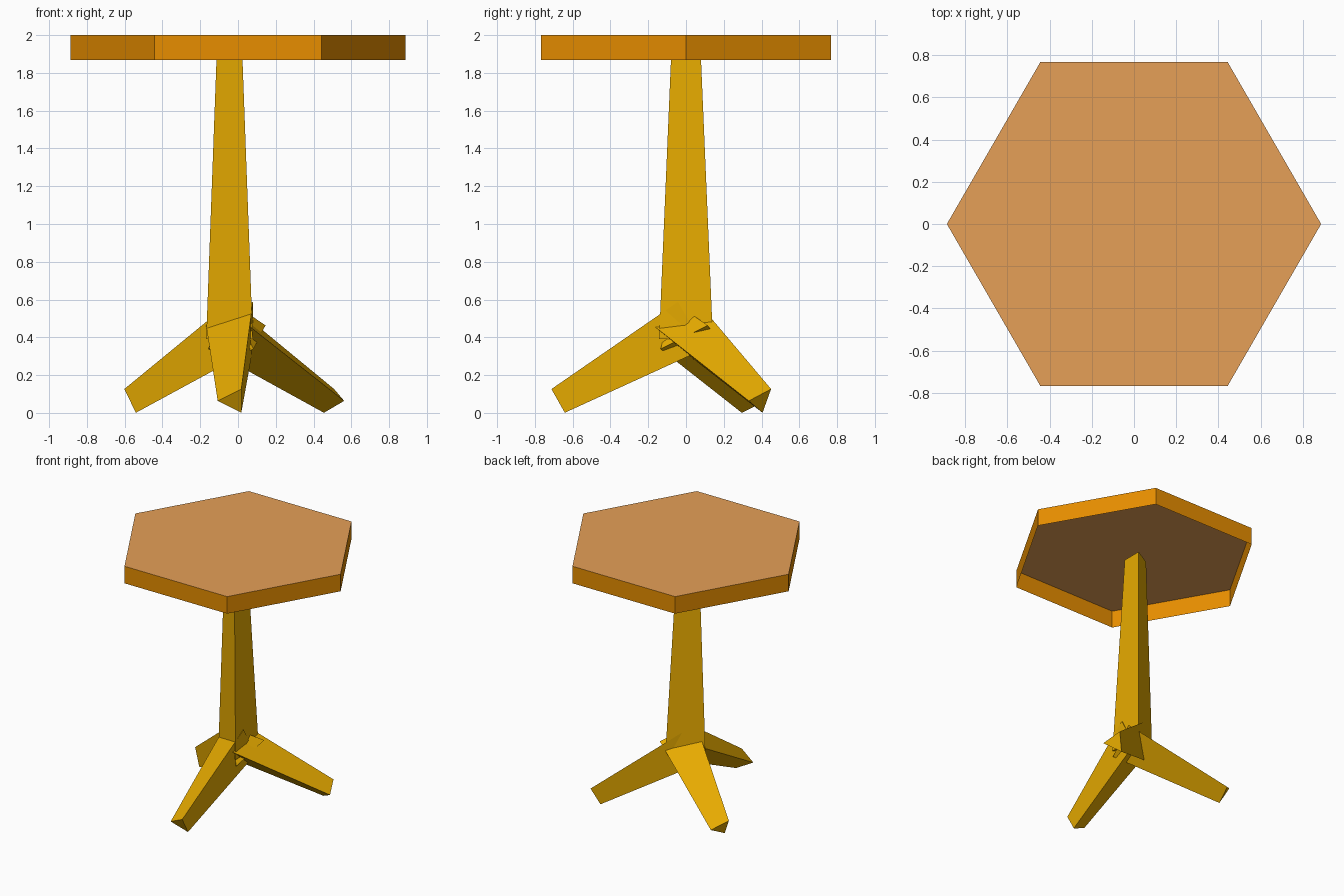
import bpy, bmesh, math
from mathutils import Vector

if "Cube" in bpy.data.objects:
    bpy.data.objects.remove(bpy.data.objects["Cube"])


def material(name, srgb):
    m = bpy.data.materials.new(name)
    lin = [c / 12.92 if c <= 0.04045 else ((c + 0.055) / 1.055) ** 2.4 for c in srgb]
    m.diffuse_color = (*lin, 1)
    m.use_nodes = True
    m.node_tree.nodes["Principled BSDF"].inputs["Base Color"].default_value = m.diffuse_color
    return m


tan = material("tan top", (0.90, 0.625, 0.34))
orange = material("orange rim", (0.905, 0.555, 0.0))
ochre = material("ochre wood", (0.905, 0.67, 0.0))


def finish(name, bm, mats):
    me = bpy.data.meshes.new(name)
    bm.to_mesh(me)
    bm.free()
    for m in mats:
        me.materials.append(m)
    ob = bpy.data.objects.new(name, me)
    bpy.context.collection.objects.link(ob)
    return ob


def tapered_prism(name, small_end, big_end, apex, small, big):
    """Three-sided tapered beam; small and big are half side lengths."""
    a, b, apex = Vector(small_end), Vector(big_end), Vector(apex).normalized()
    side = (b - a).normalized().cross(apex)
    bm = bmesh.new()
    rings = []
    for c, w in ((a, small), (b, big)):
        h = w * math.sqrt(3) / 2
        rings.append([bm.verts.new(p) for p in
                      (c + apex * h, c - apex * h + side * w, c - apex * h - side * w)])
    for r in rings:
        bm.faces.new(r)
    for i in range(3):
        j = (i + 1) % 3
        bm.faces.new((rings[0][i], rings[0][j], rings[1][j], rings[1][i]))
    bmesh.ops.recalc_face_normals(bm, faces=bm.faces)
    return finish(name, bm, [ochre])


# Hexagonal tabletop: tan sheet with a thin orange skirt, open underneath
bm = bmesh.new()
low, high = ([bm.verts.new((0.886 * math.cos(math.radians(60 * i)),
                            0.886 * math.sin(math.radians(60 * i)), z)) for i in range(6)]
             for z in (1.867, 2.0))
bm.faces.new(high).material_index = 0
for i in range(6):
    j = (i + 1) % 6
    bm.faces.new((low[i], low[j], high[j], high[i])).material_index = 1
finish("tabletop", bm, [tan, orange])

# Triangular column, reaching up inside the skirt
tapered_prism("column", (-0.045, 0, 1.94), (-0.045, 0, 0.39), (-1, 0, 0), 0.0765, 0.1425)

# Three splayed legs: heading angle, foot centre and horizontal run
for name, ang, fx, fy, run in (("front_leg", 270, -0.045, -0.677, 0.705),
                               ("right_leg", 40, 0.522, 0.38, 0.715),
                               ("left_leg", 150, -0.54, 0.367, 0.72)):
    t = math.radians(ang)
    d = Vector((math.cos(t), math.sin(t), 0))
    foot = Vector((fx, fy, 0.0635))
    tapered_prism(name, foot, foot - d * run + Vector((0, 0, 0.4)),
                  (math.sin(t), -math.cos(t), 0), 0.072, 0.143)
